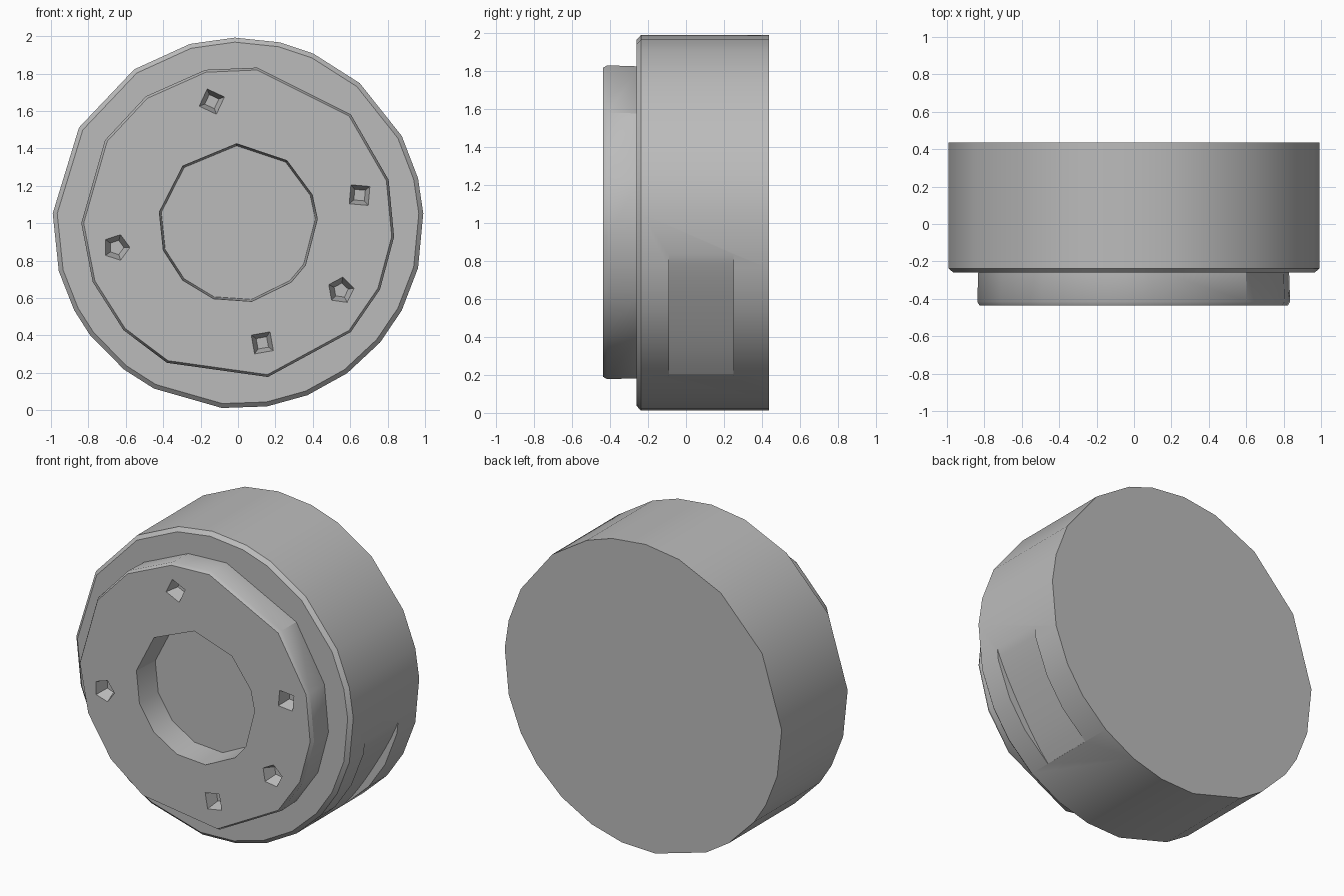
import bpy
import bmesh
from math import sin, cos, pi, radians

cube = bpy.data.objects.get("Cube")
if cube:
    bpy.data.objects.remove(cube)

grey = bpy.data.materials.new("plain grey")
grey.use_nodes = True
grey.diffuse_color = (0.5, 0.5, 0.5, 1)
grey.node_tree.nodes["Principled BSDF"].inputs["Base Color"].default_value = (0.5, 0.5, 0.5, 1)


def ring(angles, radius, x=0, z=1):
    """Points around the y axis, angles in degrees."""
    return [(x + radius * cos(radians(a)), z + radius * sin(radians(a))) for a in angles]


def loft(name, sections):
    """Closed solid through (y, points) sections."""
    bm = bmesh.new()
    loops = [[bm.verts.new((x, y, z)) for x, z in pts] for y, pts in sections]
    n = len(loops[0])
    for a, b in zip(loops, loops[1:]):
        for i in range(n):
            j = (i + 1) % n
            bm.faces.new((a[i], a[j], b[j], b[i]))
    bm.faces.new(loops[0])
    bm.faces.new(loops[-1])
    bmesh.ops.recalc_face_normals(bm, faces=bm.faces)
    mesh = bpy.data.meshes.new(name)
    bm.to_mesh(mesh)
    bm.free()
    mesh.materials.append(grey)
    obj = bpy.data.objects.new(name, mesh)
    bpy.context.collection.objects.link(obj)
    return obj


def cut(target, cutter):
    cutter.hide_render = True
    mod = target.modifiers.new("cut", "BOOLEAN")
    mod.operation = "DIFFERENCE"
    mod.solver = "EXACT"
    mod.object = cutter
    bpy.context.view_layer.objects.active = target
    bpy.ops.object.modifier_apply(modifier=mod.name)
    bpy.data.objects.remove(cutter)


# Uneven corner angles of the faceted rounds
body_angles = [3, 14, 28, 49, 66, 77, 91, 105, 124, 149, 177,
               195, 208, 217, 232, 243, 265, 279, 292, 306, 320, 332, 346]
disc_angles = [-5, 16, 44, 83, 102, 126, 148, 180, 202, 223, 243, 281, 316, 335]
hole_angles = [3, 21, 52, 91, 134, 172, 200, 226, 252, 280, 312, 328]

# Wide drum with a narrow bevel on the front rim
body = loft("drum_body", [
    (-0.26, ring(body_angles, 0.968)),
    (-0.237, ring(body_angles, 0.992)),
    (0.437, ring(body_angles, 0.992)),
])

# Shallow grip recess low on the left side, fading out at both ends
steps = 10
outer = ring([-54 + 46 * i / steps for i in range(steps + 1)], 1.1)
inner = [ring([-8 - 46 * i / steps], 0.99 - 0.05 * sin(pi * i / steps))[0]
         for i in range(steps + 1)]
cut(body, loft("grip_cutter", [(-0.09, outer + inner), (0.25, outer + inner)]))

# Raised front disc
disc = loft("front_disc", [
    (-0.437, ring(disc_angles, 0.825)),
    (-0.415, ring(disc_angles, 0.838)),
    (-0.24, ring(disc_angles, 0.832)),
])

# Central well, floored by the drum
cut(disc, loft("well_cutter", [
    (-0.5, ring(hole_angles, 0.43)),
    (-0.437, ring(hole_angles, 0.425)),
    (-0.2, ring(hole_angles, 0.41)),
]))

# Five tapered bolt pits
pits = [(-0.14, 1.65, 4, 20), (0.65, 1.15, 4, 40), (0.55, 0.64, 5, 10),
        (0.13, 0.36, 4, 55), (-0.65, 0.87, 5, 0)]
for x, z, sides, turn in pits:
    angles = [turn + 360 * i / sides for i in range(sides)]
    cut(disc, loft("pit_cutter", [
        (-0.46, ring(angles, 0.075, x, z)),
        (-0.437, ring(angles, 0.072, x, z)),
        (-0.36, ring(angles, 0.04, x, z)),
    ]))

# Smooth rounds with crisp rims
for obj in (body, disc):
    bpy.ops.object.select_all(action="DESELECT")
    obj.select_set(True)
    bpy.context.view_layer.objects.active = obj
    bpy.ops.object.shade_smooth_by_angle(angle=radians(32))
